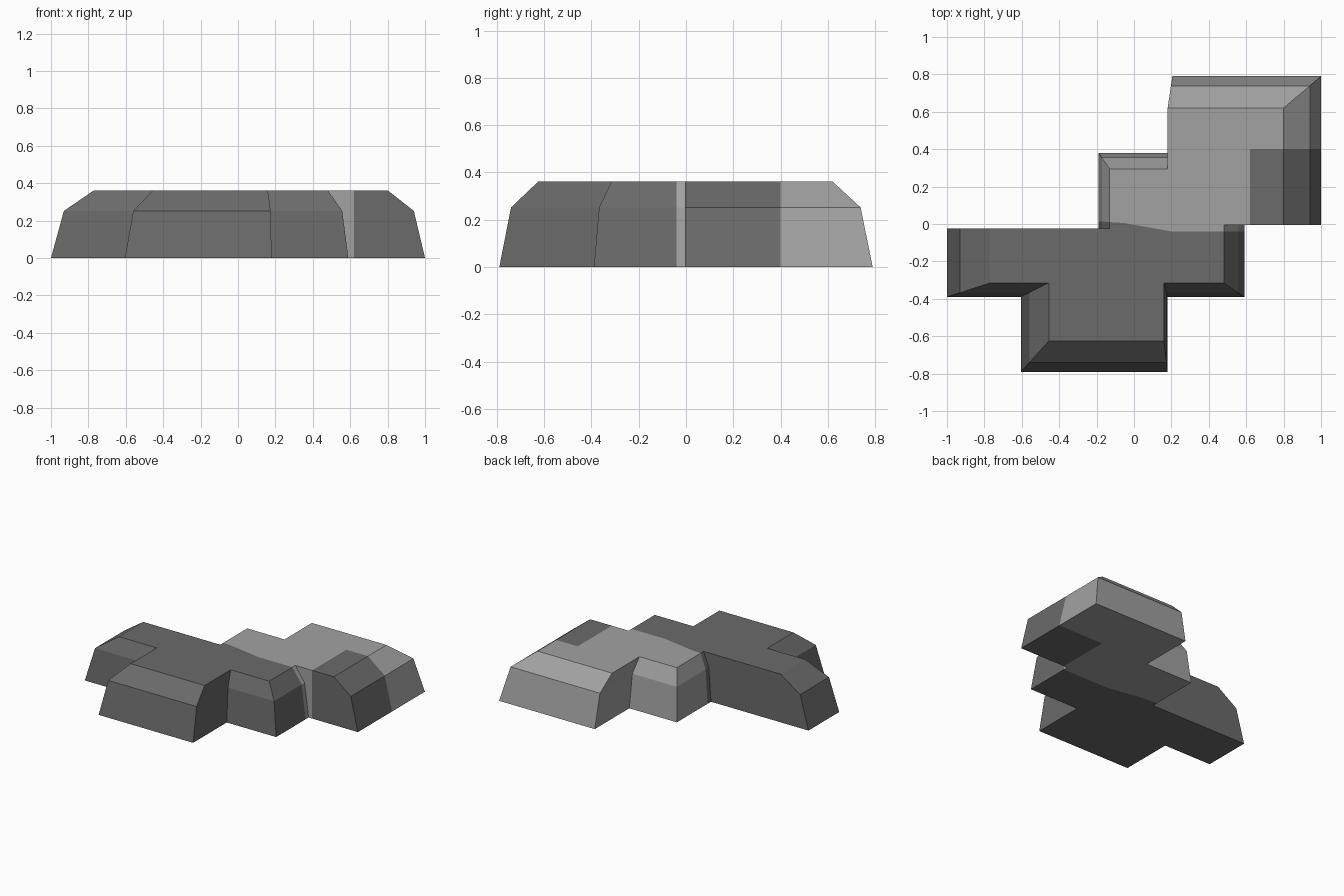
import bpy, bmesh
from mathutils import Vector

if "Cube" in bpy.data.objects:
    bpy.data.objects.remove(bpy.data.objects["Cube"])

# Footprint walls, anticlockwise: (axis, position at the ground, shift at the top)
WALLS = [
    ("x", -1.0, 0.23), ("y", -0.39, 0.075), ("x", -0.605, 0.15), ("y", -0.79, 0.165),
    ("x", 0.18, -0.02), ("y", -0.39, 0.075), ("x", 0.59, -0.11), ("y", -0.005, 0.0),
    ("x", 1.0, -0.20), ("y", 0.79, -0.17), ("x", 0.205, -0.025), ("y", 0.38, -0.085),
    ("x", -0.19, 0.06), ("y", -0.025, 0.0),
]
# Levels: (height, share of the wall shift)
LEVELS = [(0.0, 0.0), (0.252, 0.3), (0.362, 1.0)]
# Wavy border between the two stone colours
BORDER = [(-0.2, 0.015), (-0.05, 0.005), (0.2, -0.04), (1.1, -0.04)]
PATCH_X, PATCH_Y = 0.62, 0.40


def material(name, value):
    m = bpy.data.materials.new(name)
    m.diffuse_color = (value, value, value, 1)
    m.use_nodes = True
    m.node_tree.nodes["Principled BSDF"].inputs["Base Color"].default_value = m.diffuse_color
    return m


def ring(bm, height, share):
    verts = []
    for a, b in zip(WALLS, WALLS[1:] + WALLS[:1]):
        pos = {w[0]: w[1] + w[2] * share for w in (a, b)}
        verts.append(bm.verts.new((pos["x"], pos["y"], height)))
    return verts


def cut(bm, point, normal):
    bmesh.ops.bisect_plane(bm, geom=bm.verts[:] + bm.edges[:] + bm.faces[:], dist=1e-5,
                           plane_co=(*point, 0), plane_no=Vector((*normal, 0)).normalized())


def is_light(x, y):
    if x < BORDER[0][0] or (x > PATCH_X and y < PATCH_Y):
        return False
    for (x0, y0), (x1, y1) in zip(BORDER, BORDER[1:]):
        if x <= x1:
            return y > y0 + (y1 - y0) * (x - x0) / (x1 - x0)
    return False


# Stepped rock plateau: three rings joined by walls
bm = bmesh.new()
rings = [ring(bm, *level) for level in LEVELS]
n = len(WALLS)
for low, high in zip(rings, rings[1:]):
    for i in range(n):
        j = (i + 1) % n
        bm.faces.new((low[i], low[j], high[j], high[i]))
bm.faces.new(rings[-1])
bm.faces.new(rings[0][::-1])
bmesh.ops.recalc_face_normals(bm, faces=bm.faces[:])

# Cut along the colour borders, then colour by position
bmesh.ops.triangulate(bm, faces=bm.faces[:])
for (x0, y0), (x1, y1) in zip(BORDER, BORDER[1:]):
    cut(bm, (x0, y0), (y0 - y1, x1 - x0))
    cut(bm, (x0, y0), (1, 0))
cut(bm, (PATCH_X, 0), (1, 0))
cut(bm, (0, PATCH_Y), (0, 1))
for f in bm.faces:
    c = f.calc_center_median()
    f.material_index = int(is_light(c.x, c.y))
bmesh.ops.dissolve_limit(bm, angle_limit=0.01, verts=bm.verts[:], edges=bm.edges[:],
                         delimit={"MATERIAL"})

mesh = bpy.data.meshes.new("rock_plateau")
bm.to_mesh(mesh)
bm.free()
mesh.materials.append(material("dark grey stone", 0.145))
mesh.materials.append(material("light grey stone", 0.36))
bpy.context.collection.objects.link(bpy.data.objects.new("rock_plateau", mesh))
